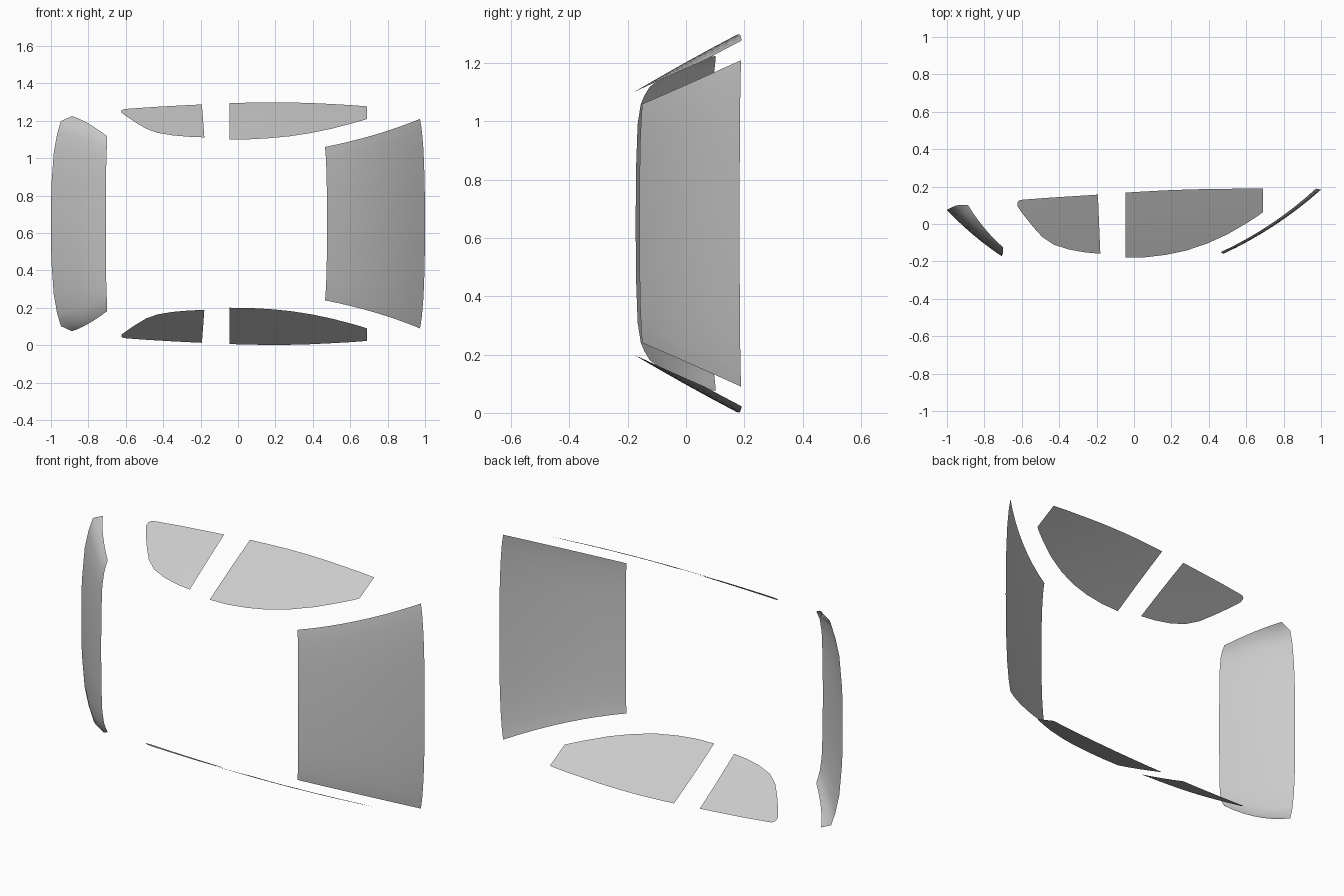
import bpy, bmesh
from mathutils import Vector

if "Cube" in bpy.data.objects:
    bpy.data.objects.remove(bpy.data.objects["Cube"])

MID = 0.65                       # z of the symmetry plane
CENTRE = Vector((0, 0.25, MID))  # point inside the shell, for facing normals outward


def lerp(a, b, t):
    return tuple(p + (q - p) * t for p, q in zip(a, b))


def sheet(name, rows):
    """Smooth open surface through a grid of points, normals facing outward."""
    bm = bmesh.new()
    grid = [[bm.verts.new(p) for p in row] for row in rows]
    for r0, r1 in zip(grid, grid[1:]):
        for i in range(len(r0) - 1):
            bm.faces.new((r0[i], r0[i + 1], r1[i + 1], r1[i]))
    bm.normal_update()
    if sum(f.normal.dot(f.calc_center_median() - CENTRE) for f in bm.faces) < 0:
        bmesh.ops.reverse_faces(bm, faces=bm.faces[:])
    mesh = bpy.data.meshes.new(name)
    bm.to_mesh(mesh)
    bm.free()
    mesh.shade_smooth()
    bpy.context.collection.objects.link(bpy.data.objects.new(name, mesh))


# Windscreen: curved across its width, with a tighter bend close to the sides
rows = []
for i in range(9):
    u = i / 8
    bow = 4 * u * (1 - u)
    row = []
    for t in (-1, -.94, -.87, -.7, -.45, -.2, 0, .2, .45, .7, .87, .94, 1):
        c = 0.5 * t * t + 0.5 * t ** 6
        row.append((0.476 + 0.524 * u + 0.012 * bow - (0.011 + 0.016 * u) * c,
                    -0.16 + 0.344 * u - 0.02 * bow + (0.01 - 0.005 * u) * c,
                    MID + t * (0.41 + 0.15 * u - 0.01 * bow)))
    rows.append(row)
sheet("windscreen", rows)

# Rear window: half edges as (x, y, distance from the middle), then mirrored
roof_edge = [(-.706, -.173, 0), (-.706, -.171, .2), (-.704, -.166, .34),
             (-.701, -.155, .41), (-.70, -.142, .44), (-.70, -.125, .468)]
low_edge = [(-1, .075, 0), (-.998, .077, .2), (-.985, .083, .38),
            (-.967, .092, .48), (-.947, .10, .548), (-.888, .102, .575)]
rows = []
for i in range(7):
    u = i / 6
    bow = 4 * u * (1 - u)
    half = []
    for k, (a, b) in enumerate(zip(roof_edge, low_edge)):
        x, y, d = lerp(a, b, u)
        half.append((x - 0.008 * bow, y - 0.008 * bow, d + 0.015 * bow * k / 5))
    rows.append([(x, y, MID - d) for x, y, d in half[:0:-1]]
                + [(x, y, MID + d) for x, y, d in half])
sheet("rear_window", rows)


# Side windows: (x, y) outline pairs on the roof and sill sides, laid on a bowed pane
def pane_z(x, y):
    drop = 0.06 if x > 0 else 0.03
    return 0.45 + 0.557 * (y + 0.18) - drop * x * x + 0.1 * (0.03 - y * y)


front_door = [((-.045, -.18), (-.045, .168)), ((.06, -.178), (.06, .174)),
              ((.17, -.165), (.17, .18)), ((.28, -.142), (.28, .184)),
              ((.39, -.105), (.39, .187)), ((.5, -.055), (.5, .188)),
              ((.6, .003), (.6, .19)), ((.665, .045), (.665, .19)),
              ((.69, .064), (.69, .19))]
rear_door = [((-.624, .097), (-.622, .118)), ((-.61, .075), (-.61, .128)),
             ((-.58, .035), (-.585, .131)), ((-.54, -.015), (-.54, .134)),
             ((-.49, -.07), (-.49, .138)), ((-.43, -.11), (-.43, .142)),
             ((-.35, -.136), (-.35, .147)), ((-.26, -.152), (-.27, .152)),
             ((-.18, -.159), (-.193, .157))]
for name, outline in (("front_side_window", front_door), ("rear_side_window", rear_door)):
    for label, side in (("left", -1), ("right", 1)):
        rows = []
        for lo, hi in outline:
            pts = [lerp(lo, hi, j / 4) for j in range(5)]
            rows.append([(x, y, MID + side * pane_z(x, y)) for x, y in pts])
        sheet(f"{name}_{label}", rows)
